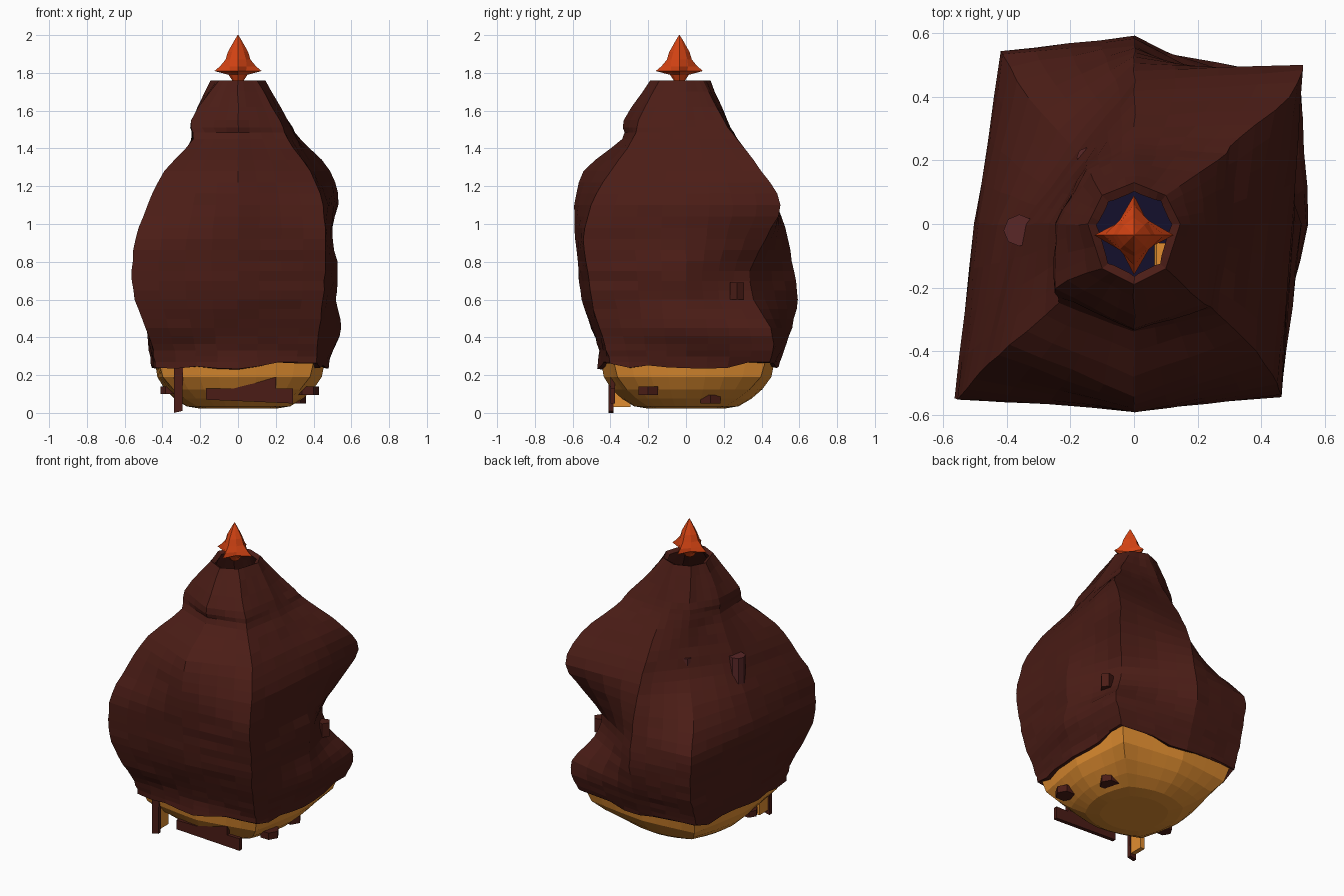
import bpy, bmesh, random
from math import cos, sin, pi
from mathutils import Vector

if "Cube" in bpy.data.objects:
    bpy.data.objects.remove(bpy.data.objects["Cube"])

random.seed(4)


def material(name, rgb):
    m = bpy.data.materials.new(name)
    m.diffuse_color = (*rgb, 1)
    m.use_nodes = True
    m.node_tree.nodes["Principled BSDF"].inputs["Base Color"].default_value = m.diffuse_color
    return m


BROWN = material("bark_brown", (0.07, 0.012, 0.008))
KNOB = material("knob_brown", (0.1, 0.02, 0.02))
GOLD = material("gold", (0.75, 0.27, 0.03))
ORANGE = material("flame_orange", (0.7, 0.06, 0.007))
NAVY = material("navy", (0.007, 0.005, 0.025))


def make(name, bm, mat):
    bmesh.ops.recalc_face_normals(bm, faces=bm.faces)
    me = bpy.data.meshes.new(name)
    bm.to_mesh(me)
    bm.free()
    me.materials.append(mat)
    ob = bpy.data.objects.new(name, me)
    bpy.context.collection.objects.link(ob)
    return ob


def loft(name, rings, mat, cap_start=False, cap_end=False):
    bm = bmesh.new()
    rows = [[bm.verts.new(p) for p in r] for r in rings]
    n = len(rows[0])
    for a, b in zip(rows, rows[1:]):
        for i in range(n):
            j = (i + 1) % n
            bm.faces.new((a[i], a[j], b[j], b[i]))
    if cap_start:
        bm.faces.new(rows[0])
    if cap_end:
        bm.faces.new(rows[-1])
    return make(name, bm, mat)


def plate(name, pts, y, depth, mat):
    loft(name, [[(x, y + d, z) for x, z in pts] for d in (0, depth)], mat, True, True)


def spline(a, b, c, d, t):
    return b + 0.5 * t * (c - a + t * (2 * a - 5 * b + 4 * c - d + t * (3 * (b - c) + d - a)))


# Shell: four corner profiles and four side profiles, by height
Z = [.25, .33, .45, .6, .75, .92, 1.1, 1.28, 1.45, 1.55, 1.76]
front = [.47, .46, .50, .55, .57, .585, .59, .54, .34, .33, .19]
right = [.48, .50, .55, .52, .53, .50, .50, .42, .31, .26, .145]
back = [.49, .52, .56, .59, .57, .54, .48, .38, .27, .22, .13]
left = [.46, .47, .48, .49, .50, .45, .37, .31, .25, .24, .145]
fl = [(-.44, -.42), (-.45, -.44), (-.49, -.5), (-.545, -.54), (-.56, -.55), (-.54, -.54),
      (-.48, -.46), (-.39, -.38), (-.24, -.25), (-.25, -.2), (-.1, -.14)]
fr = [(.42, -.4), (.42, -.42), (.43, -.46), (.45, -.5), (.46, -.52), (.46, -.54),
      (.45, -.5), (.38, -.4), (.26, -.28), (.22, -.25), (.1, -.14)]
br = [(.46, .44), (.5, .46), (.52, .45), (.42, .36), (.38, .34), (.46, .42),
      (.53, .5), (.49, .4), (.33, .27), (.26, .2), (.1, .09)]
bl = [(-.39, .46), (-.4, .48), (-.4, .52), (-.41, .54), (-.41, .53), (-.33, .4),
      (-.2, .25), (-.16, .2), (-.15, .18), (-.14, .16), (-.1, .09)]
key = []
for i, z in enumerate(Z):
    cols = [fl[i], (0, -front[i]), fr[i], (right[i], 0), br[i], (0, back[i]), bl[i], (-left[i], 0)]
    key.append([Vector((x, y, z)) for x, y in cols])
key = [key[0]] + key + [key[-1]]


def densify(ring, n=4):
    return [ring[k].lerp(ring[(k + 1) % 8], s / n) for k in range(8) for s in range(n)]


rings = []
for i in range(1, len(Z)):
    for s in range(3):
        rings.append(densify([spline(*(key[i - 1 + q][k] for q in range(4)), s / 3) for k in range(8)]))
rings.append(densify(key[-1]))
rim = [p.copy() for p in rings[0]]
for k, p in enumerate(rings[0]):
    p.z += random.uniform(-.02, .02)
for ring in rings[1:-1]:
    for p in ring:
        p.x += random.uniform(-.004, .004)
        p.y += random.uniform(-.004, .004)
shell = loft("shell", rings, BROWN)
mod = shell.modifiers.new("thickness", 'SOLIDIFY')
mod.thickness = .03
mod.offset = -1


# Rounded square bowl under the shell
def bowl_ring(f, z, soft):
    out = []
    for p in rim:
        d = Vector((p.x, p.y, 0))
        out.append((d * f).lerp(d.normalized() * .5 * f, soft) + Vector((0, 0, z)))
    return out


bowl = [bowl_ring(f, z, s) for f, z, s in
        [(.4, .022, .8), (.56, .035, .7), (.7, .075, .5), (.82, .125, .3), (.92, .19, .1), (.96, .28, 0)]]
loft("bowl", bowl, GOLD, cap_start=True)
loft("inner_lining", [bowl_ring(.3, .28, .5), bowl_ring(.93, .3, 0)], NAVY, cap_start=True)
plate("lining_glow", [(.06, .275), (.13, .275), (.12, .286), (.07, .286)], -.18, .12, GOLD)

# Hanging broken trim at the front
plate("front_strip", [(-.34, 0), (-.295, .01), (-.29, .28), (-.34, .28)], -.41, .025, BROWN)
plate("strip_backing", [(-.33, .03), (-.3, .03), (-.3, .25), (-.33, .25)], -.385, .09, GOLD)
plate("front_trim", [(-.17, .07), (.29, .05), (.29, .13), (.2, .13), (.2, .28),
                     (.15, .24), (.12, .17), (-.02, .13), (-.17, .13)], -.40, .025, BROWN)


# Small knobs
def knob(name, x, y, z0, z1, r, mat, n=8):
    loft(name, [[(x + r * cos(2 * pi * k / n), y + r * sin(2 * pi * k / n), z) for k in range(n)]
                for z in (z0, z1)], mat, True, True)


knob("large_knob", -.36, -.02, .9, 1.2, .05, KNOB)
knob("small_knob", -.15, .21, 1.0, 1.22, .03, KNOB)
knob("notch_lump", .44, .27, .6, .69, .04, BROWN, 5)
knob("bowl_lump_a", .37, -.2, .095, .14, .06, BROWN, 6)
knob("bowl_lump_b", .3, .13, .05, .095, .06, BROWN, 6)
knob("bowl_lump_c", -.36, -.15, .1, .14, .05, BROWN, 6)

# Four-pointed flame
flame = []
for z, tip, valley in [(1.76, .03, .03), (1.79, .05, .045), (1.81, .125, .06), (1.835, .095, .065),
                       (1.87, .066, .06), (1.91, .054, .045), (1.96, .026, .022), (2.0, .002, .002)]:
    flame.append([((valley if k % 2 else tip) * cos(k * pi / 4),
                   (valley if k % 2 else tip) * sin(k * pi / 4) - .035, z) for k in range(8)])
loft("flame", flame, ORANGE, True, True)
